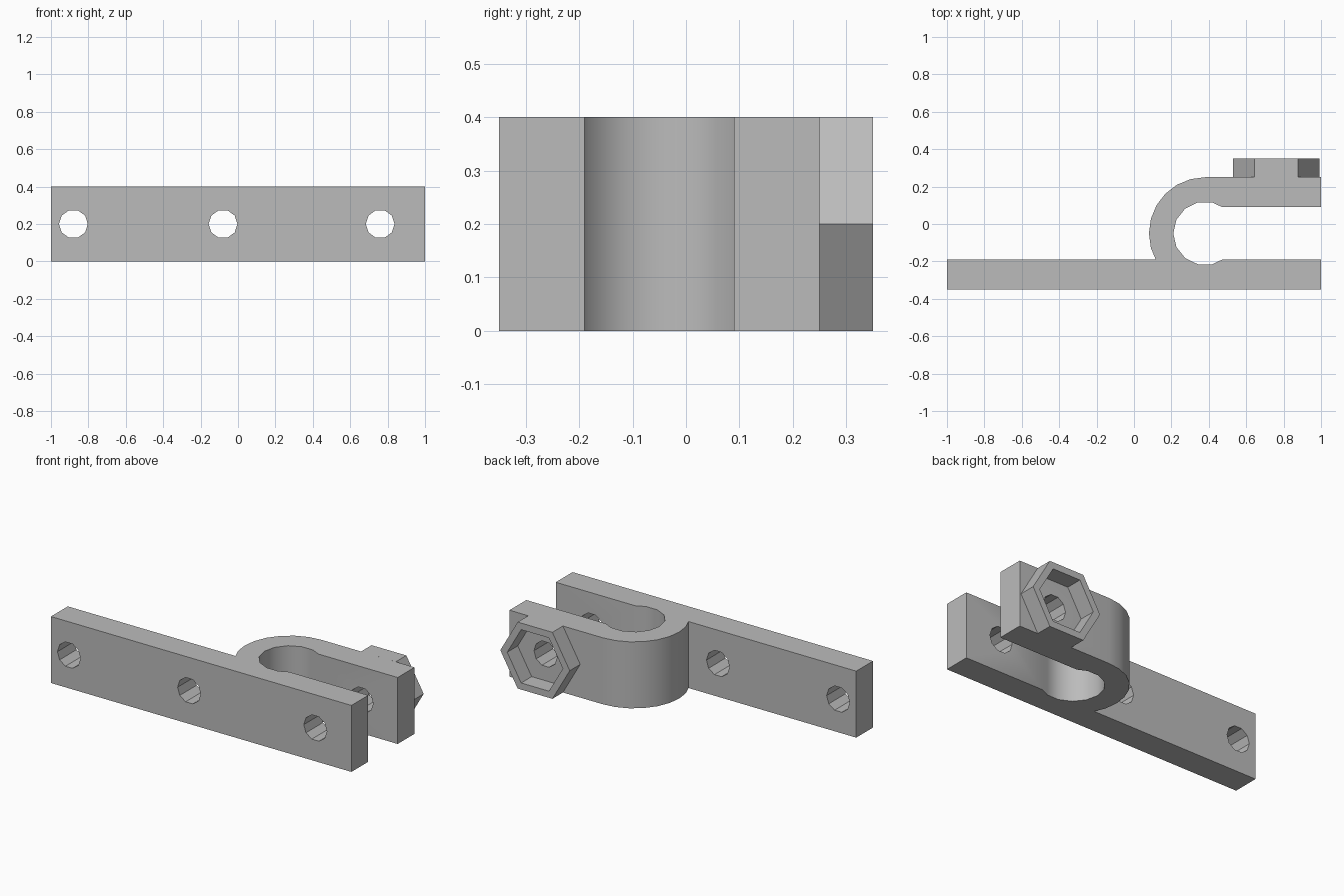
import bpy, bmesh
from math import cos, sin, radians, pi

cube = bpy.data.objects.get("Cube")
if cube:
    bpy.data.objects.remove(cube)

grey = bpy.data.materials.new("grey plastic")
grey.use_nodes = True
COLOUR = (0.5, 0.5, 0.5, 1)
grey.diffuse_color = COLOUR
grey.node_tree.nodes["Principled BSDF"].inputs["Base Color"].default_value = COLOUR

HEIGHT, MID = 0.4, 0.2
BAR_FRONT, BAR_BACK, ARM_FRONT, ARM_BACK = -0.35, -0.19, 0.09, 0.25
RING_X, RING_Y = 0.38, -0.05
BOLT_X = 0.76


def make_object(name, bm):
    bmesh.ops.recalc_face_normals(bm, faces=bm.faces)
    mesh = bpy.data.meshes.new(name)
    bm.to_mesh(mesh)
    bm.free()
    mesh.materials.append(grey)
    ob = bpy.data.objects.new(name, mesh)
    bpy.context.collection.objects.link(ob)
    return ob


def arc(radius, sides, steps):
    """Points of a regular polygon around the ring centre."""
    return [(RING_X + radius * cos(2 * pi * i / sides),
             RING_Y + radius * sin(2 * pi * i / sides)) for i in steps]


def polygon_loop(bm, x, y, radius, sides):
    """Upright ring of vertices facing along y."""
    return [bm.verts.new((x + radius * cos(2 * pi * i / sides), y,
                          MID + radius * sin(2 * pi * i / sides))) for i in range(sides)]


def bridge(bm, a, b):
    for i in range(len(a)):
        j = (i + 1) % len(a)
        bm.faces.new((a[i], a[j], b[j], b[i]))


# Bar, curved loop and upper arm as one profile
outline = [(-1, BAR_FRONT), (1, BAR_FRONT), (1, BAR_BACK), (0.472, BAR_BACK)]
outline += arc(0.17, 14, range(11, 2, -1))
outline.insert(4, arc(0.17, 14, [11])[0])
outline.pop(4)
outline += [(0.472, ARM_FRONT), (1, ARM_FRONT), (1, ARM_BACK)]
outline += arc(0.30, 24, range(6, 14))
outline += [(0.116, BAR_BACK), (-1, BAR_BACK)]
bm = bmesh.new()
face = bm.faces.new([bm.verts.new((x, y, 0)) for x, y in outline])
extruded = bmesh.ops.extrude_face_region(bm, geom=[face])["geom"]
bmesh.ops.translate(bm, vec=(0, 0, HEIGHT),
                    verts=[v for v in extruded if isinstance(v, bmesh.types.BMVert)])
clamp = make_object("clamp_body", bm)

# Bolt holes through the bar and the arm
bm = bmesh.new()
for x in (-0.88, -0.08, BOLT_X):
    # The middle hole stops short of the curved loop
    end = 0.5 if x == BOLT_X else 0
    front = polygon_loop(bm, x, -0.5, 0.077, 10)
    back = polygon_loop(bm, x, end, 0.077, 10)
    bridge(bm, front, back)
    bm.faces.new(front)
    bm.faces.new(back)
cutter = make_object("hole_cutter", bm)
cutter.hide_render = True
cut = clamp.modifiers.new("holes", "BOOLEAN")
cut.operation, cut.solver, cut.object = "DIFFERENCE", "EXACT", cutter
bpy.ops.object.select_all(action="DESELECT")
clamp.select_set(True)
bpy.context.view_layer.objects.active = clamp
bpy.ops.object.modifier_apply(modifier=cut.name)
bpy.data.objects.remove(cutter)
bpy.ops.object.shade_smooth_by_angle(angle=radians(30))

# Hexagonal nut holder on the back of the arm
bm = bmesh.new()
OUTER, INNER = 0.231, 0.185
loops = [polygon_loop(bm, BOLT_X, y, r, 6) for y, r in
         ((ARM_BACK, OUTER), (0.35, OUTER), (0.35, INNER), (ARM_BACK, INNER))]
for a, b in zip(loops, loops[1:] + loops[:1]):
    bridge(bm, a, b)
make_object("nut_holder", bm)
